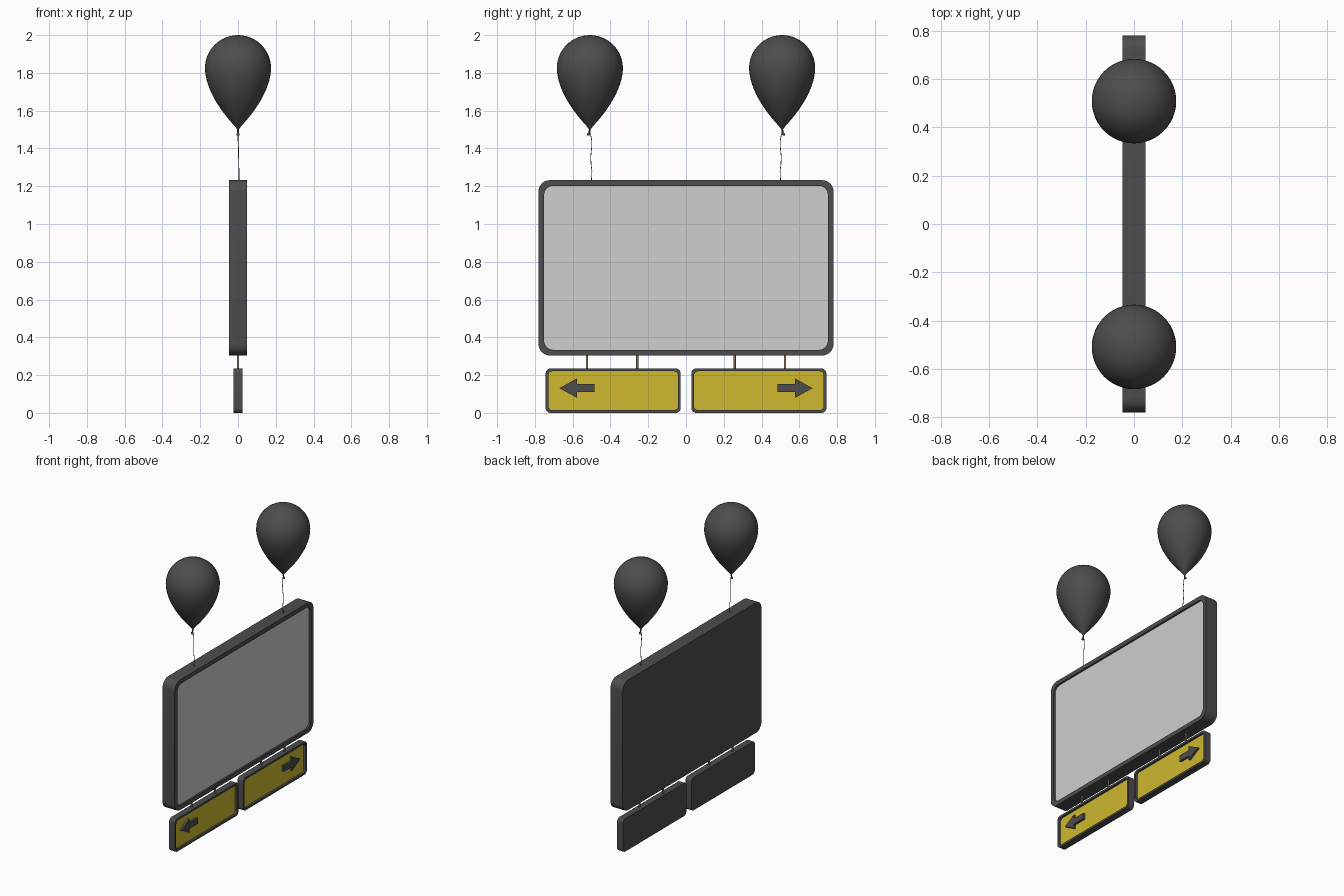
import bpy, bmesh, math

if "Cube" in bpy.data.objects:
    bpy.data.objects.remove(bpy.data.objects["Cube"])


def material(name, rgb):
    m = bpy.data.materials.new(name)
    m.diffuse_color = (*rgb, 1)
    m.use_nodes = True
    m.node_tree.nodes["Principled BSDF"].inputs["Base Color"].default_value = m.diffuse_color
    return m


DARK = material("charcoal", (0.075, 0.075, 0.075))
GREY = material("light grey", (0.62, 0.62, 0.62))
YELLOW = material("sign yellow", (0.62, 0.48, 0.03))
TAN = material("tan metal", (0.36, 0.26, 0.12))


def finish(bm, name, mats, smooth=None):
    bmesh.ops.recalc_face_normals(bm, faces=bm.faces[:])
    me = bpy.data.meshes.new(name)
    bm.to_mesh(me)
    bm.free()
    ob = bpy.data.objects.new(name, me)
    bpy.context.collection.objects.link(ob)
    for m in mats:
        me.materials.append(m)
    if smooth:
        bpy.ops.object.select_all(action='DESELECT')
        ob.select_set(True)
        bpy.context.view_layer.objects.active = ob
        bpy.ops.object.shade_smooth_by_angle(angle=math.radians(smooth))
    return ob


def rounded(hw, hh, r, n=8):
    pts = []
    for k, (sy, sz) in enumerate([(1, 1), (-1, 1), (-1, -1), (1, -1)]):
        for i in range(n + 1):
            a = math.pi / 2 * (k + i / n)
            pts.append((sy * (hw - r) + r * math.cos(a), sz * (hh - r) + r * math.sin(a)))
    return pts


def skin(bm, loops):
    """Bridge successive rings and cap both ends; returns the last cap."""
    rings = [[bm.verts.new(p) for p in loop] for loop in loops]
    for a, b in zip(rings, rings[1:]):
        for i in range(len(a)):
            j = (i + 1) % len(a)
            bm.faces.new((a[i], a[j], b[j], b[i]))
    bm.faces.new(rings[0])
    return bm.faces.new(rings[-1])


def framed_panel(name, cy, z0, z1, hw, half_depth, radius, border, recess, face_mat):
    cz, hh = (z0 + z1) / 2, (z1 - z0) / 2
    outer = rounded(hw, hh, radius)
    inner = rounded(hw - border, hh - border, radius * 0.8)
    ring = lambda pts, x: [(x, cy + y, cz + z) for y, z in pts]
    d = half_depth
    bm = bmesh.new()
    cap = skin(bm, [ring(outer, -d), ring(outer, d), ring(inner, d), ring(inner, d - recess)])
    cap.material_index = 1
    finish(bm, name, [DARK, face_mat], 30)


def lathe(name, profile, cy, mat, n=48, lean=0.0, smooth=50):
    bm = bmesh.new()
    z_top = profile[0][1]
    skin(bm, [[(r * math.cos(2 * math.pi * i / n),
                cy + r * math.sin(2 * math.pi * i / n) + lean * (z_top - z), z)
               for i in range(n)] for r, z in profile])
    finish(bm, name, [mat], smooth)


# Main board
framed_panel("main_board", 0, 0.304, 1.232, 0.781, 0.048, 0.06, 0.03, 0.013, GREY)

# Balloon outline: round cap, then a tapering teardrop
balloon = [(0.175 * math.sin(a), 1.825 + 0.175 * math.cos(a))
           for a in [0.02 + (math.pi / 2 - 0.02) * i / 14 for i in range(15)]]
balloon += [(max(0.175 * (1 - t ** 1.8), 0.004), 1.825 - 0.325 * t)
            for t in [i / 16 for i in range(1, 17)]]
knot = [(0.004, 1.502), (0.005, 1.492), (0.004, 1.485), (0.009, 1.476), (0.007, 1.469)]

for s, side in ((-1, "left"), (1, "right")):
    # Hanging sign
    framed_panel(side + "_sign", s * 0.3855, 0, 0.235, 0.3575, 0.023, 0.026, 0.0145, 0.015, YELLOW)

    # Raised arrow pointing outwards
    outline = [(0.670, 0), (0.578, 0.051), (0.578, 0.021), (0.485, 0.021),
               (0.485, -0.021), (0.578, -0.021), (0.578, -0.051)]
    bm = bmesh.new()
    skin(bm, [[(x, s * y, 0.131 + z) for y, z in outline] for x in (0.007, 0.023)])
    finish(bm, side + "_arrow", [DARK])

    # Hanger rods
    for y, tag in ((0.258, "inner"), (0.524, "outer")):
        lathe(f"{side}_{tag}_rod", [(0.006, 0.31), (0.006, 0.23)], s * y, TAN, 16)

    # Balloon, knot and wavy string
    lathe(side + "_balloon", balloon, s * 0.509, DARK)
    lathe(side + "_knot", knot, s * 0.509, DARK, 16, lean=s * 0.25)
    path = [(0, 0.509, 1.49), (0.0, 0.500, 1.45), (0.002, 0.499, 1.41), (0.003, 0.504, 1.36),
            (0.004, 0.503, 1.32), (0.005, 0.498, 1.28), (0.005, 0.501, 1.225)]
    cu = bpy.data.curves.new(side + "_string", 'CURVE')
    cu.dimensions = '3D'
    cu.bevel_depth = 0.002
    cu.bevel_resolution = 1
    cu.use_fill_caps = True
    sp = cu.splines.new('POLY')
    sp.points.add(len(path) - 1)
    for p, (x, y, z) in zip(sp.points, path):
        p.co = (x, s * y, z, 1)
    cu.materials.append(DARK)
    bpy.context.collection.objects.link(bpy.data.objects.new(side + "_string", cu))
